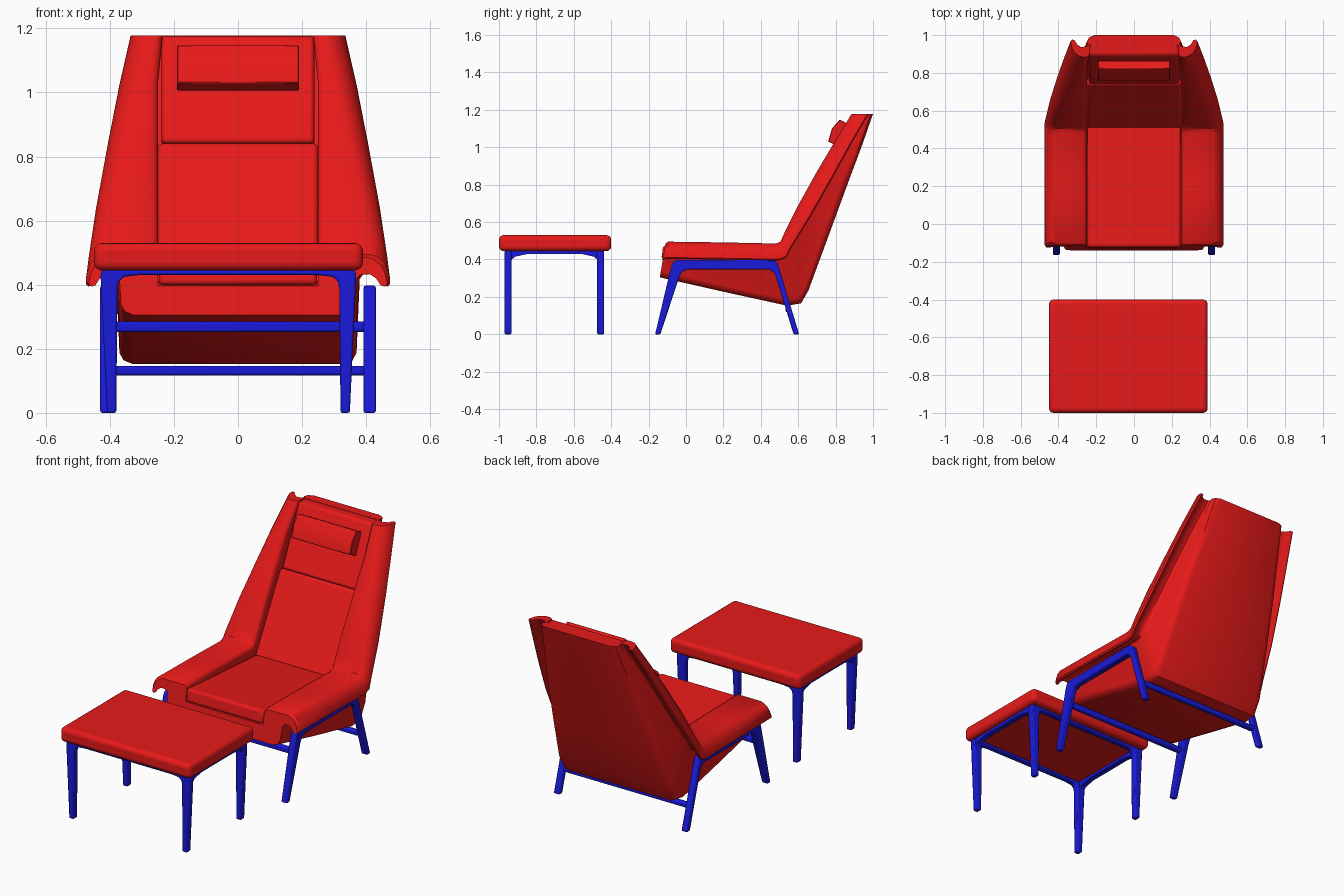
import bpy, bmesh
from mathutils import Vector

if "Cube" in bpy.data.objects:
    bpy.data.objects.remove(bpy.data.objects["Cube"])


def material(name, color):
    m = bpy.data.materials.new(name)
    m.diffuse_color = color
    m.use_nodes = True
    m.node_tree.nodes["Principled BSDF"].inputs["Base Color"].default_value = m.diffuse_color
    return m


RED = material("upholstery", (0.8, 0.01, 0.01, 1))
BLUE = material("painted_frame", (0.01, 0.01, 0.7, 1))


def finish(name, bm, mat, bevel=0.0, mirror=False, segments=3):
    bmesh.ops.recalc_face_normals(bm, faces=bm.faces)
    me = bpy.data.meshes.new(name)
    bm.to_mesh(me)
    bm.free()
    ob = bpy.data.objects.new(name, me)
    bpy.context.collection.objects.link(ob)
    me.materials.append(mat)
    if mirror:
        mod = ob.modifiers.new("mirror", 'MIRROR')
        mod.use_clip = True
    if bevel:
        mod = ob.modifiers.new("bevel", 'BEVEL')
        mod.width, mod.segments, mod.limit_method = bevel, segments, 'ANGLE'
        mod.angle_limit = 0.6
    bpy.context.view_layer.objects.active = ob
    ob.select_set(True)
    bpy.ops.object.shade_smooth_by_angle(angle=0.7)
    ob.select_set(False)
    return ob


def prism(name, pts, axis, a, b, mat, bevel=0.0, segments=3):
    """Extrude a side outline (y,z) along x, or a front outline (x,z) along y."""
    bm = bmesh.new()
    rings = []
    for t in (a, b):
        rings.append([bm.verts.new((t, p, q) if axis == 'x' else (p, t, q)) for p, q in pts])
    n = len(pts)
    for i in range(n):
        bm.faces.new((rings[0][i], rings[0][(i + 1) % n], rings[1][(i + 1) % n], rings[1][i]))
    bm.faces.new(rings[0])
    bm.faces.new(rings[1])
    return finish(name, bm, mat, bevel, segments=segments)


def box(name, x0, x1, y0, y1, z0, z1, mat, bevel=0.0, segments=3):
    return prism(name, [(y0, z0), (y1, z0), (y1, z1), (y0, z1)], 'x', x0, x1, mat, bevel, segments)


# Shell: half section swept from arm front, round the corner, up the wing
# station: front edge y,z / back edge y,z / outer half width / back half width / recess
stations = [
    (-0.11, 0.485, -0.14, 0.305, 0.465, 0.365, 0.09),
    (-0.095, 0.495, -0.12, 0.30, 0.475, 0.37, 0.09),
    (0.20, 0.491, 0.22, 0.223, 0.475, 0.37, 0.09),
    (0.48, 0.485, 0.54, 0.153, 0.475, 0.37, 0.09),
    (0.505, 0.495, 0.615, 0.165, 0.474, 0.37, 0.09),
    (0.53, 0.55, 0.655, 0.235, 0.467, 0.37, 0.09),
    (0.60, 0.69, 0.76, 0.52, 0.444, 0.342, 0.085),
    (0.70, 0.87, 0.87, 0.82, 0.405, 0.305, 0.08),
    (0.795, 1.03, 0.945, 1.02, 0.370, 0.272, 0.07),
    (0.885, 1.178, 1.0, 1.178, 0.335, 0.25, 0.06),
]


def section(st):
    y0, z0, y1, z1, wo, wb, r = st
    p, q = Vector((y0, z0)), Vector((y1, z1))
    depth = (q - p).length
    d = (q - p) / depth
    g = 0.235 if z0 > 1.1 else 0.25
    w = min(wo - 0.085, wb + 0.03)
    half = [(0, r), (g, r), (g, 0.02), (g + 0.005, 0.008), (g + 0.018, 0.0),
            (wo - 0.06, 0.0), (wo - 0.04, 0.007), (wo - 0.02, 0.024), (wo - 0.008, 0.045),
            (wo - 0.001, 0.07), (wo, 0.085), (wo - 0.008, 0.092), (wo - 0.02, 0.088),
            (wo - 0.034, 0.066), (wo - 0.055, 0.052), (w, 0.055), (w - 0.01, 0.068),
            (wb, depth - 0.035), (wb - 0.012, depth - 0.012), (wb - 0.04, depth), (0, depth)]
    return [(x, p.x + d.x * t, p.y + d.y * t) for x, t in half]


bm = bmesh.new()
rings = [[bm.verts.new(c) for c in section(s)] for s in stations]
for a, b in zip(rings, rings[1:]):
    for i in range(len(a) - 1):
        bm.faces.new((a[i], a[i + 1], b[i + 1], b[i]))
bm.faces.new(rings[0])
bm.faces.new(rings[-1])
finish("chair_shell", bm, RED, mirror=True)

# Chair cushions
prism("seat_cushion", [(-0.132, 0.40), (-0.122, 0.475), (0.52, 0.43), (0.54, 0.36)],
      'x', -0.247, 0.247, RED, 0.015)
prism("lower_back_cushion", [(0.505, 0.42), (0.74, 0.845), (0.81, 0.82), (0.60, 0.42)],
      'x', -0.25, 0.25, RED, 0.015)
prism("upper_back_cushion", [(0.74, 0.846), (0.893, 1.176), (0.995, 1.176), (0.965, 1.10), (0.81, 0.82)],
      'x', -0.238, 0.238, RED, 0.014)
prism("head_pillow", [(0.76, 1.03), (0.78, 1.10), (0.822, 1.148), (0.865, 1.125), (0.815, 1.005)],
      'x', -0.19, 0.19, RED, 0.003, 1)

# Chair side frames and stretchers
side = [(-0.165, 0), (-0.08, 0.36), (-0.07, 0.385), (-0.05, 0.397), (0.47, 0.397), (0.49, 0.38),
        (0.605, 0), (0.575, 0), (0.48, 0.31), (0.47, 0.33), (0.445, 0.347), (0.01, 0.347),
        (-0.02, 0.335), (-0.035, 0.31), (-0.137, 0)]
for s, label in ((1, "right"), (-1, "left")):
    prism("chair_frame_" + label, side, 'x', s * 0.392, s * 0.43, BLUE, 0.006, 2)
box("front_stretcher", -0.40, 0.40, -0.092, -0.062, 0.252, 0.285, BLUE, 0.008, 2)
box("rear_stretcher", -0.40, 0.40, 0.533, 0.563, 0.117, 0.146, BLUE, 0.008, 2)

# Footstool cushion
box("footstool_cushion", -0.45, 0.39, -1.0, -0.4, 0.445, 0.53, RED, 0.025, 4)

# Footstool leg frames: half outline mirrored about the stool centre
cx = -0.03
half = [(0.379, 0), (0.399, 0.43), (0.395, 0.446)]
inner = [(0.28, 0.430), (0.325, 0.425), (0.342, 0.41), (0.346, 0.39), (0.350, 0)]
outline = half + [(-x, z) for x, z in half[::-1]] + [(-x, z) for x, z in inner[::-1]] + inner
for y0, label in ((-0.97, "front"), (-0.475, "rear")):
    prism("footstool_legs_" + label, [(cx + x, z) for x, z in outline], 'y', y0, y0 + 0.037, BLUE, 0.006, 2)

# Footstool side rails with curved brackets
rail = [(0.235, 0.445), (0.235, 0.38), (0.228, 0.40), (0.21, 0.415), (0.15, 0.428)]
loop = rail + [(-y, z) for y, z in rail[::-1]]
for s, label in ((1, "right"), (-1, "left")):
    x = cx + s * 0.375
    prism("footstool_rail_" + label, [(-0.703 + y, z) for y, z in loop], 'x', x - 0.016, x + 0.016, BLUE)
